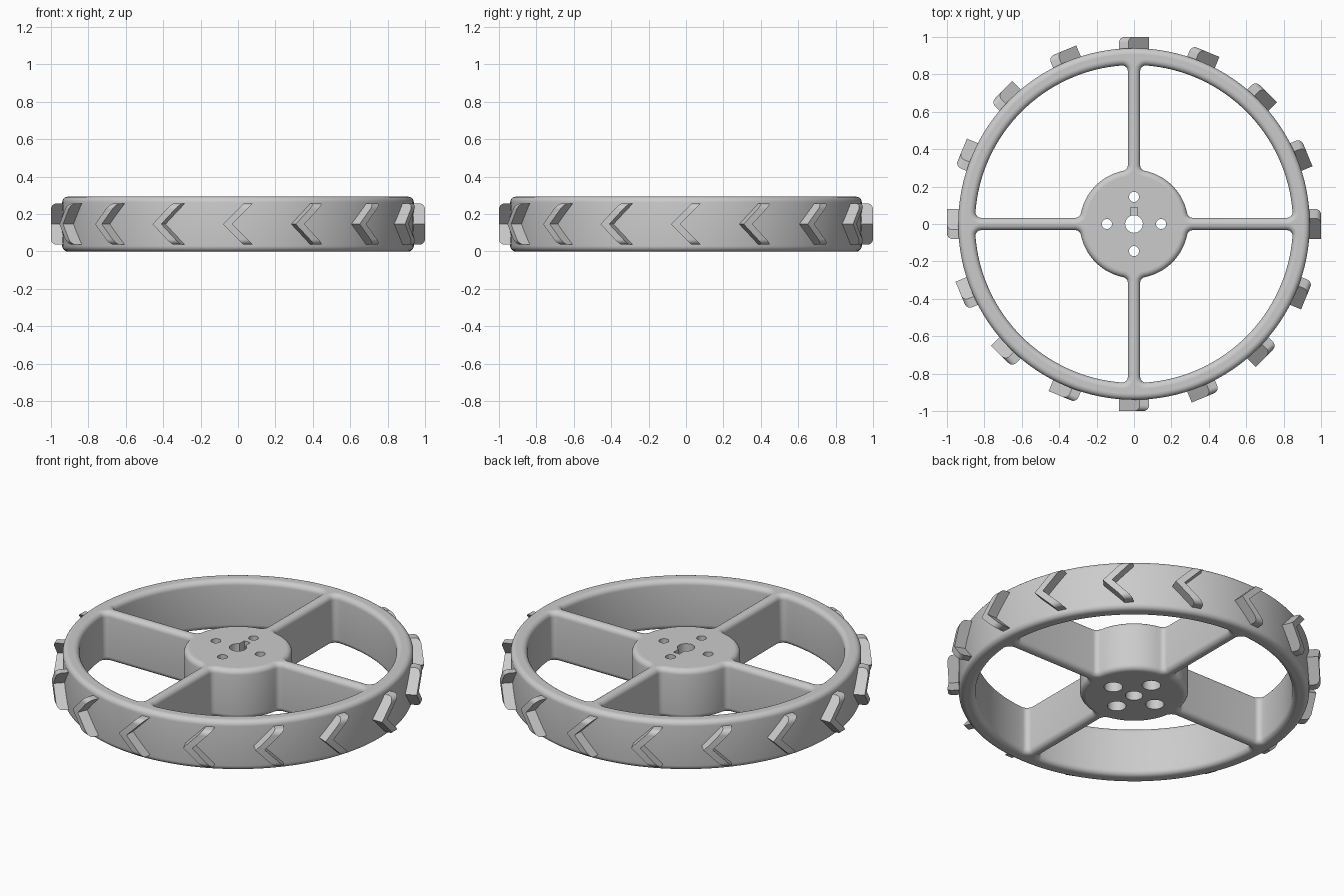
import bpy, bmesh
from math import sin, cos, pi, sqrt, atan2, radians

cube = bpy.data.objects.get("Cube")
if cube:
    bpy.data.objects.remove(cube)

HEIGHT, ROUND = 0.293, 0.03
RIM_OUT, RIM_IN, HUB = 0.94, 0.85, 0.29
SPOKE, FILLET = 0.033, 0.03
TREADS = 16

grey = bpy.data.materials.new("plain grey")
grey.use_nodes = True
grey.diffuse_color = (0.6, 0.6, 0.6, 1)
grey.node_tree.nodes["Principled BSDF"].inputs["Base Color"].default_value = (0.6, 0.6, 0.6, 1)


def arc(cx, cy, r, a, b, n):
    return [(cx + r * cos(a + (b - a) * i / n), cy + r * sin(a + (b - a) * i / n))
            for i in range(n + 1)]


def circle(r, n, cx=0, cy=0):
    return arc(cx, cy, r, 0, 2 * pi, n)[:-1]


def window(d, quarter):
    """Opening between two spokes, grown by d, with filleted corners."""
    r, cy = FILLET + d, SPOKE + FILLET
    xi = sqrt((HUB + FILLET) ** 2 - cy ** 2)
    xo = sqrt((RIM_IN - FILLET) ** 2 - cy ** 2)
    ai, ao = atan2(cy, xi), atan2(cy, xo)
    half = arc(0, 0, HUB - d, pi / 4, ai, 10)
    half += arc(xi, cy, r, ai + pi, pi * 1.5, 6)[1:]
    half += arc(xo, cy, r, -pi / 2, ao, 6)
    half += arc(0, 0, RIM_IN + d, ao, pi / 4, 16)[1:]
    pts = half + [(y, x) for x, y in half[-2:0:-1]]
    a = quarter * pi / 2
    return [(x * cos(a) - y * sin(a), x * sin(a) + y * cos(a)) for x, y in pts]


def keyhole(slot):
    """Round bore; with slot, a square keyway on the back side."""
    r, w, top = 0.047, 0.02, 0.088
    a = atan2(w, sqrt(r * r - w * w))
    pts = arc(0, 0, r, pi / 2 + a, 2.5 * pi - a, 36)
    if slot:
        return pts + [(w, top), (-w, top)]
    return pts + arc(0, 0, r, pi / 2 - a / 3, pi / 2 + a / 3, 1)


def finish_edges(bm):
    for e in bm.edges:
        if len(e.link_faces) == 2 and e.calc_face_angle(0) > radians(30):
            e.smooth = False


def make_object(name, mesh):
    obj = bpy.data.objects.new(name, mesh)
    bpy.context.collection.objects.link(obj)
    return obj


# wheel body: rim, spokes and hub in one piece
bm = bmesh.new()
cap_edges = {0: [], 1: []}


def wall(layers):
    """Skin a stack of (z, outline) layers and keep the end loops for the caps."""
    loops = [[bm.verts.new((x, y, z)) for x, y in pts] for z, pts in layers]
    n = len(loops[0])
    for lo, hi in zip(loops, loops[1:]):
        for i in range(n):
            j = (i + 1) % n
            bm.faces.new((lo[i], lo[j], hi[j], hi[i])).smooth = True
    for side, loop in ((0, loops[0]), (1, loops[-1])):
        cap_edges[side] += [bm.edges.get((loop[i], loop[(i + 1) % n])) for i in range(n)]


steps = [i / 6 * pi / 2 for i in range(7)]
rounding = [(ROUND * (1 - cos(t)), ROUND * (1 - sin(t))) for t in steps]
rounding += [(HEIGHT - z, d) for z, d in reversed(rounding)]

wall([(z, circle(RIM_OUT - d, 128)) for z, d in rounding])
for q in range(4):
    wall([(z, window(d, q)) for z, d in rounding])

# counterbored bolt holes
for q in range(4):
    cx, cy = 0.145 * cos(q * pi / 2), 0.145 * sin(q * pi / 2)
    wall([(z, circle(r, 28, cx, cy))
          for z, r in ((0, 0.05), (0.2, 0.05), (0.2, 0.027), (HEIGHT, 0.027))])

# centre bore with keyway
wall([(0, keyhole(False)), (0.15, keyhole(False)), (0.15, keyhole(True)), (HEIGHT, keyhole(True))])

# flat top and bottom
for side, direction in ((0, -1), (1, 1)):
    result = bmesh.ops.triangle_fill(bm, edges=cap_edges[side], use_beauty=True,
                                     use_dissolve=False, normal=(0, 0, direction))
    for g in result["geom"]:
        if isinstance(g, bmesh.types.BMFace):
            g.smooth = False

bmesh.ops.remove_doubles(bm, verts=bm.verts[:], dist=0.00001)
bmesh.ops.recalc_face_normals(bm, faces=bm.faces[:])
finish_edges(bm)
mesh = bpy.data.meshes.new("wheel_body")
bm.to_mesh(mesh)
bm.free()
mesh.materials.append(grey)
make_object("wheel_body", mesh)

# chevron tread: sharp arms, ends rounded over toward the rim
bm = bmesh.new()
mid, reach, outer = HEIGHT / 2, 0.11, -1.0
outline = [(-0.08, 0), (0.03, reach), (0.08, reach), (-0.03, 0), (0.08, -reach), (0.03, -reach)]
front = [bm.verts.new((x, outer, mid + z)) for x, z in outline]
back = [bm.verts.new((x, -0.9, mid + z)) for x, z in outline]
for loop, flip in ((front, 1), (back, -1)):
    for ids in ((0, 1, 2, 3), (0, 3, 4, 5)):
        bm.faces.new([loop[i] for i in ids][::flip])
for i in range(6):
    j = (i + 1) % 6
    bm.faces.new((front[i], front[j], back[j], back[i]))
bmesh.ops.recalc_face_normals(bm, faces=bm.faces[:])
ends = [bm.edges.get((front[1], front[2])), bm.edges.get((front[4], front[5]))]
bmesh.ops.bevel(bm, geom=ends, offset=0.03, segments=6, profile=0.5, affect='EDGES')
for f in bm.faces:
    f.smooth = True
finish_edges(bm)
tread = bpy.data.meshes.new("tread_chevron")
bm.to_mesh(tread)
bm.free()
tread.materials.append(grey)
for k in range(TREADS):
    make_object(f"tread_chevron_{k + 1}", tread).rotation_euler.z = k * 2 * pi / TREADS
